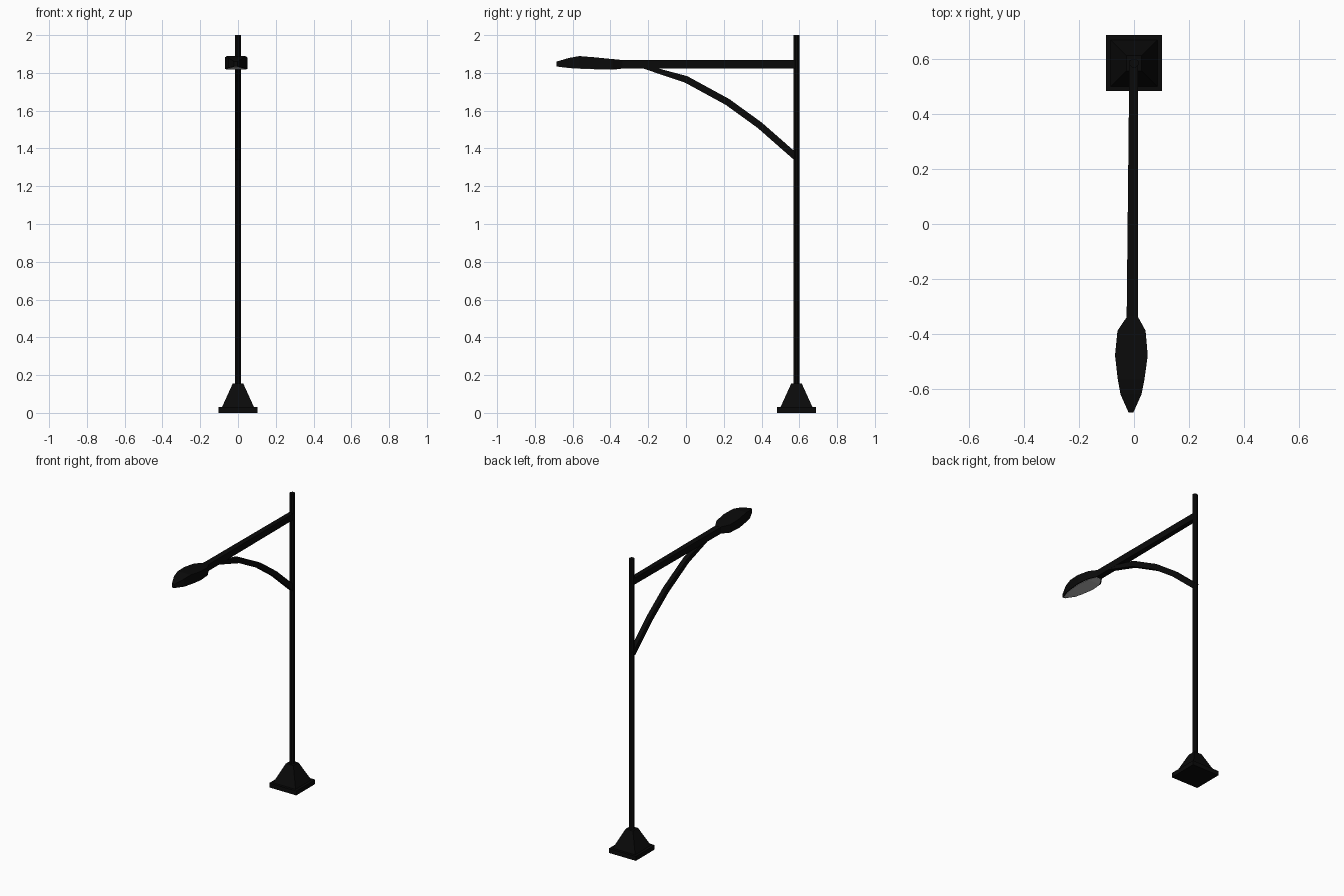
import bpy, bmesh, math
from mathutils import Vector

if "Cube" in bpy.data.objects:
    bpy.data.objects.remove(bpy.data.objects["Cube"])

def material(name, v):
    m = bpy.data.materials.new(name)
    m.diffuse_color = (v, v, v, 1)
    m.use_nodes = True
    m.node_tree.nodes["Principled BSDF"].inputs["Base Color"].default_value = m.diffuse_color
    return m

BLACK = material("black metal", 0.003)
GREY = material("light grey lens", 0.5)
PY = 0.585  # pole position in y

def finish(name, bm, *mats):
    bmesh.ops.recalc_face_normals(bm, faces=bm.faces)
    me = bpy.data.meshes.new(name)
    bm.to_mesh(me)
    bm.free()
    ob = bpy.data.objects.new(name, me)
    for m in mats:
        me.materials.append(m)
    bpy.context.collection.objects.link(ob)
    return ob

def loft(name, rings, *mats):
    """Skin a list of equal-length point rings and cap both ends."""
    bm = bmesh.new()
    vs = [[bm.verts.new(p) for p in r] for r in rings]
    n = len(vs[0])
    for a, b in zip(vs, vs[1:]):
        for i in range(n):
            j = (i + 1) % n
            bm.faces.new((a[i], a[j], b[j], b[i]))
    bm.faces.new(vs[0])
    bm.faces.new(vs[-1])
    return finish(name, bm, *mats)

def square(h, z):
    return [(sx * h, PY + sy * h, z) for sx, sy in ((-1, -1), (1, -1), (1, 1), (-1, 1))]

def rect(x0, x1, y, z0, z1):
    return [(x0, y, z0), (x1, y, z0), (x1, y, z1), (x0, y, z1)]

def circle(r, z, n=8):
    return [(r * math.cos(math.tau * (i + .5) / n), PY + r * math.sin(math.tau * (i + .5) / n), z)
            for i in range(n)]

# base plate and tapered foot
loft("base_plate", [square(0.102, 0), square(0.102, 0.03)], BLACK)
loft("base_foot", [square(0.085, 0.03), square(0.028, 0.155)], BLACK)

# pole
loft("pole", [circle(0.0172, 0.14), circle(0.0172, 2.0)], BLACK)

# horizontal arm, widening slightly toward the lamp
loft("arm", [rect(-0.017, 0.014, PY, 1.823, 1.867),
             rect(-0.027, 0.014, -0.36, 1.823, 1.867)], BLACK)

# curved brace: square bar swept along a path
path = [Vector(p) for p in ((0.585, 1.352), (0.39, 1.523), (0.22, 1.646), (0.0, 1.766), (-0.24, 1.838))]
rings = []
for i, p in enumerate(path):
    d = (path[min(i + 1, 4)] - path[max(i - 1, 0)]).normalized()
    k = Vector((-d.y, d.x)) * (0.018 if i < 4 else 0.01)
    a, b = p + k, p - k
    rings.append([(-0.017, a.x, a.y), (0.013, a.x, a.y), (0.013, b.x, b.y), (-0.017, b.x, b.y)])
loft("brace", rings, BLACK)

# lamp head: x0, x1, y, bottom, top
head = [(-0.024, 0.013, -0.335, 1.823, 1.868), (-0.060, 0.042, -0.388, 1.819, 1.873),
        (-0.069, 0.050, -0.478, 1.821, 1.882), (-0.059, 0.038, -0.565, 1.824, 1.889),
        (-0.049, 0.027, -0.620, 1.827, 1.879), (-0.020, -0.002, -0.685, 1.834, 1.860)]
loft("lamp_head", [rect(*s) for s in head], BLACK)

# thin lens plate under the lamp head
lens = []
for x0, x1, y, z0, z1 in head:
    c, w = (x0 + x1) / 2, (x1 - x0) / 2 * 0.9
    lens.append(rect(c - w, c + w, -0.5 + (y + 0.5) * 0.94, z0 - 0.002, z0 + 0.003))
loft("lens", lens, GREY)
